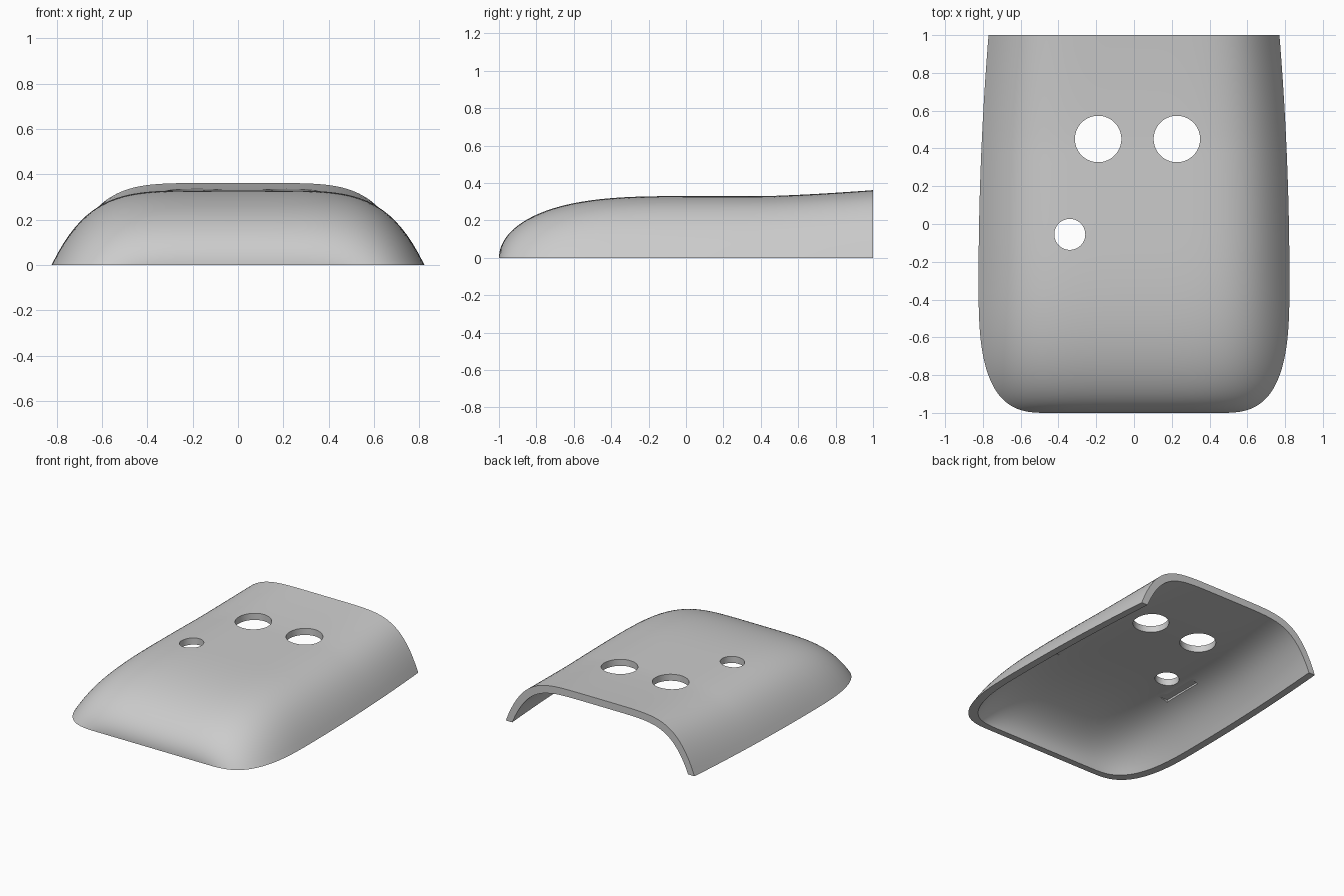
import bpy, bmesh
from mathutils import Matrix

cube = bpy.data.objects.get("Cube")
if cube:
    bpy.data.objects.remove(cube)

ROWS, COLS = 64, 64

grey = bpy.data.materials.new("light_grey")
grey.use_nodes = True
grey.diffuse_color = (0.6, 0.6, 0.6, 1)
grey.node_tree.nodes["Principled BSDF"].inputs["Base Color"].default_value = (0.6, 0.6, 0.6, 1)


def half_width(y):
    """Half width of the footprint, rounded at the front and tapering to the back."""
    if y > -0.3:
        return 0.823 - 0.053 * ((y + 0.3) / 1.3) ** 2
    t = (y + 1) / 0.7
    return 0.45 + 0.373 * max(0, 1 - (1 - t) ** 3) ** 0.33


def ridge(y):
    """Height of the centre line, with a slight lift at the back."""
    front = max(0, 1 - (1 - min(y + 1, 1)) ** 3) ** 0.5
    return 0.33 * front + 0.032 * max(0, (y - 0.4) / 0.6) ** 1.4


def surface(bm, sx=1, sy=1, sz=1):
    """Grid of vertices of the domed skin, scaled about the middle of the back edge."""
    grid = []
    for i in range(ROWS + 1):
        y = -1 + 2 * (i / ROWS) ** 2
        row = []
        for j in range(COLS + 1):
            u = 2 * j / COLS - 1
            power = 5 + 0.3 * (y + 1)
            z = ridge(y) * (1 - abs(u) ** power)
            row.append(bm.verts.new((u * half_width(y) * sx, 1 + (y - 1) * sy, z * sz)))
        grid.append(row)
    for a, b in zip(grid, grid[1:]):
        for j in range(COLS):
            bm.faces.new((a[j], a[j + 1], b[j + 1], b[j]))
    return grid


def border(g):
    """Vertices around the edge of a grid, in order."""
    right = [r[-1] for r in g[1:-1]]
    left = [r[0] for r in g[1:-1]]
    return g[0] + right + g[-1][::-1] + left[::-1]


def make_object(name, bm):
    bmesh.ops.recalc_face_normals(bm, faces=bm.faces)
    mesh = bpy.data.meshes.new(name)
    bm.to_mesh(mesh)
    bm.free()
    mesh.materials.append(grey)
    obj = bpy.data.objects.new(name, mesh)
    bpy.context.collection.objects.link(obj)
    return obj


# Shell: outer skin, inner skin and the rim between them
bm = bmesh.new()
outer = border(surface(bm))
inner = border(surface(bm, 0.932, 0.976, 0.855))
for k in range(len(outer)):
    n = (k + 1) % len(outer)
    bm.faces.new((outer[k], outer[n], inner[n], inner[k]))
shell = make_object("cover_shell", bm)

# Cutters: three round holes and a shallow pocket under the roof
cutters = []
for name, x, y, r in (("right_hole", -0.19, 0.45, 0.123),
                      ("left_hole", 0.227, 0.45, 0.123),
                      ("small_hole", -0.34, -0.055, 0.082)):
    bm = bmesh.new()
    bmesh.ops.create_cone(bm, cap_ends=True, segments=64, radius1=r, radius2=r,
                          depth=1, matrix=Matrix.Translation((x, y, 0.3)))
    cutters.append(make_object(name + "_cutter", bm))
bm = bmesh.new()
bmesh.ops.create_cube(bm, size=1, matrix=Matrix.Translation((-0.01, -0.095, 0.162))
                      @ Matrix.Diagonal((1, 0.32, 0.2, 1)))
cutters.append(make_object("pocket_cutter", bm))

bpy.ops.object.select_all(action='DESELECT')
bpy.context.view_layer.objects.active = shell
shell.select_set(True)
for c in cutters:
    mod = shell.modifiers.new(c.name, 'BOOLEAN')
    mod.object = c
    mod.operation = 'DIFFERENCE'
    mod.solver = 'EXACT'
    bpy.ops.object.modifier_apply(modifier=mod.name)
for c in cutters:
    bpy.data.objects.remove(c)
bpy.ops.object.shade_smooth_by_angle(angle=0.6)
